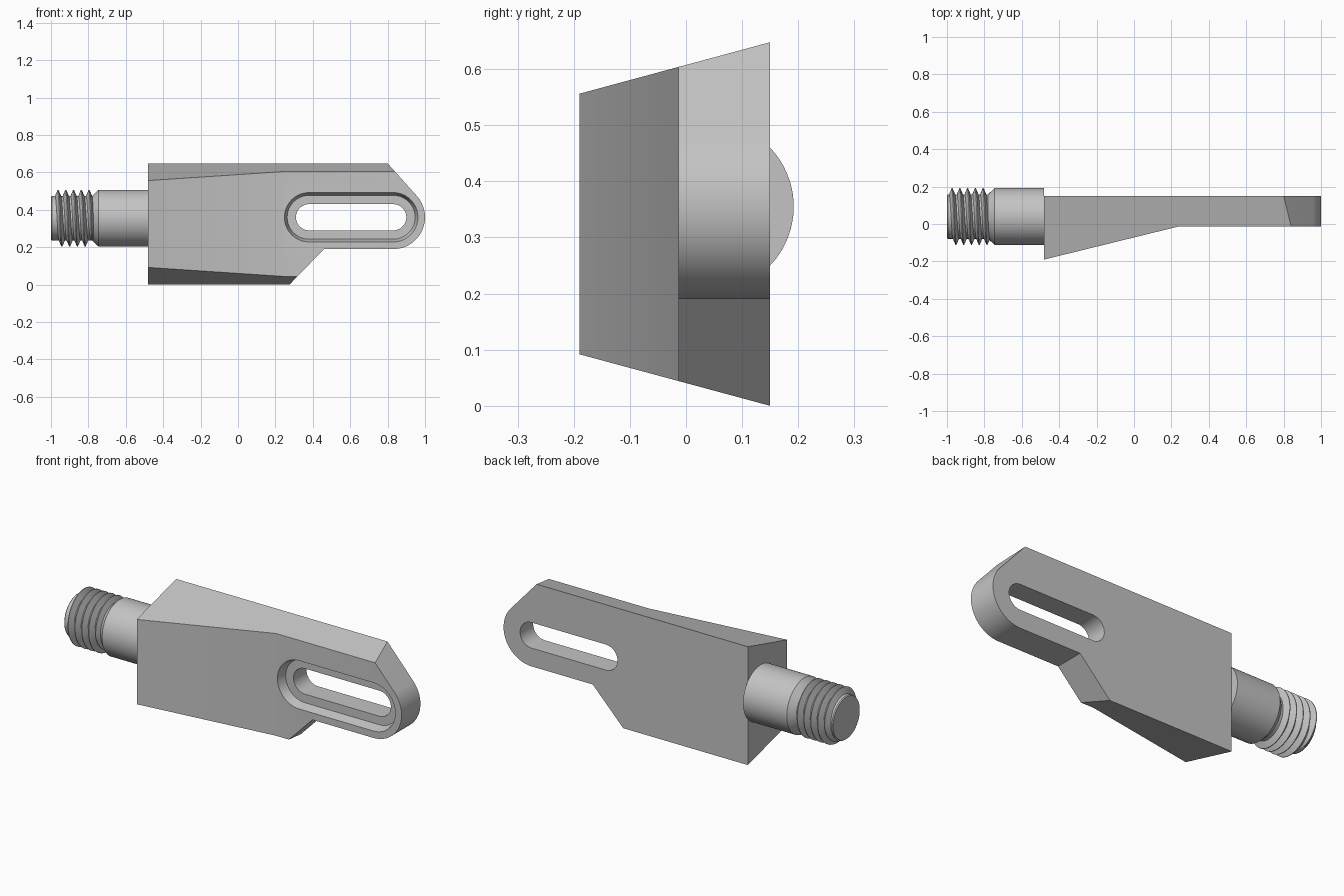
import bpy, bmesh
from math import sin, cos, pi, radians

if "Cube" in bpy.data.objects:
    bpy.data.objects.remove(bpy.data.objects["Cube"], do_unlink=True)

steel = bpy.data.materials.new("steel_grey")
steel.use_nodes = True
GREY = (0.55, 0.55, 0.55, 1)
steel.diffuse_color = GREY
steel.node_tree.nodes["Principled BSDF"].inputs["Base Color"].default_value = GREY


def loft(name, rings, caps=True):
    """Skin a list of equal, closed rings of points."""
    bm = bmesh.new()
    rows = [[bm.verts.new(p) for p in ring] for ring in rings]
    n = len(rows[0])
    for a, b in zip(rows, rows[1:]):
        for i in range(n):
            j = (i + 1) % n
            bm.faces.new((a[i], a[j], b[j], b[i]))
    if caps:
        bm.faces.new(rows[0])
        bm.faces.new(rows[-1])
    bmesh.ops.recalc_face_normals(bm, faces=bm.faces)
    mesh = bpy.data.meshes.new(name)
    bm.to_mesh(mesh)
    bm.free()
    mesh.materials.append(steel)
    obj = bpy.data.objects.new(name, mesh)
    bpy.context.collection.objects.link(obj)
    return obj


def activate(obj):
    bpy.ops.object.select_all(action="DESELECT")
    obj.select_set(True)
    bpy.context.view_layer.objects.active = obj


def cut(obj, tool, operation):
    activate(obj)
    mod = obj.modifiers.new("cut", "BOOLEAN")
    mod.operation, mod.object, mod.solver = operation, tool, "EXACT"
    bpy.ops.object.modifier_apply(modifier=mod.name)
    bpy.data.objects.remove(tool, do_unlink=True)


def smooth(obj):
    activate(obj)
    bpy.ops.object.shade_smooth_by_angle(angle=radians(30))


def arc(cx, cz, r, start, end, n=32):
    angles = [radians(start + (end - start) * i / n) for i in range(n + 1)]
    return [(cx + r * cos(a), cz + r * sin(a)) for a in angles]


SLOT_Z, SLOT_L, SLOT_R = 0.36, 0.38, 0.83


def stadium(r, y):
    outline = arc(SLOT_R, SLOT_Z, r, -90, 90) + arc(SLOT_L, SLOT_Z, r, 90, 270)
    return [(x, y, z) for x, z in outline]


# Body: side outline, trimmed by the tapered section and the sloping front
outline = [(-0.48, -0.1), (0.178, -0.1), (0.46, 0.19)]
outline += arc(SLOT_R, SLOT_Z, 0.17, -90, 42) + [(0.709, 0.75), (-0.48, 0.75)]
body = loft("holder_body", [[(x, y, z) for x, z in outline] for y in (-0.3, 0.15)])

section = [(-0.4, 0.1485), (0.3, -0.0405), (0.3, 0.6885), (-0.4, 0.4995)]
cut(body, loft("section_tool", [[(x, y, z) for y, z in section] for x in (-0.7, 1.2)]),
    "INTERSECT")

plan = [(-0.6, -0.2195), (0.24, -0.013), (1.2, -0.013), (1.2, 0.25), (-0.6, 0.25)]
cut(body, loft("plan_tool", [[(x, y, z) for x, y in plan] for z in (-0.2, 0.9)]),
    "INTERSECT")

# Long slot and its tapered recess
cut(body, loft("slot_tool", [stadium(0.07, -0.3), stadium(0.07, 0.3)]), "DIFFERENCE")
cut(body, loft("recess_tool", [stadium(0.147, -0.063), stadium(0.117, 0.037)]), "DIFFERENCE")
smooth(body)

# Round shank with a cone down to the thread core
AXIS_Y, AXIS_Z, SIDES = 0.04, 0.355, 64


def on_axis(x, r, a):
    return (x, AXIS_Y + r * cos(a), AXIS_Z + r * sin(a))


profile = [(-0.48, 0.152), (-0.745, 0.152), (-0.78, 0.119), (-0.995, 0.119), (-1, 0.115)]
smooth(loft("shank", [[on_axis(x, r, 2 * pi * i / SIDES) for i in range(SIDES)]
                      for x, r in profile]))

# Helical thread ridge, fading in and out at its ends
PITCH, TURNS, STEPS = 0.0415, 5, 48
rings = []
for i in range(TURNS * STEPS + 1):
    a = -pi / 2 + 2 * pi * i / STEPS
    x = -0.983 + PITCH * i / STEPS
    fade = min(1, i / 12, (TURNS * STEPS - i) / 12)
    crest = 0.117 + 0.035 * fade
    rings.append([on_axis(max(x - 0.018, -0.999), 0.114, a), on_axis(x - 0.002, crest, a),
                  on_axis(x + 0.002, crest, a), on_axis(x + 0.018, 0.114, a)])
smooth(loft("thread", rings))
